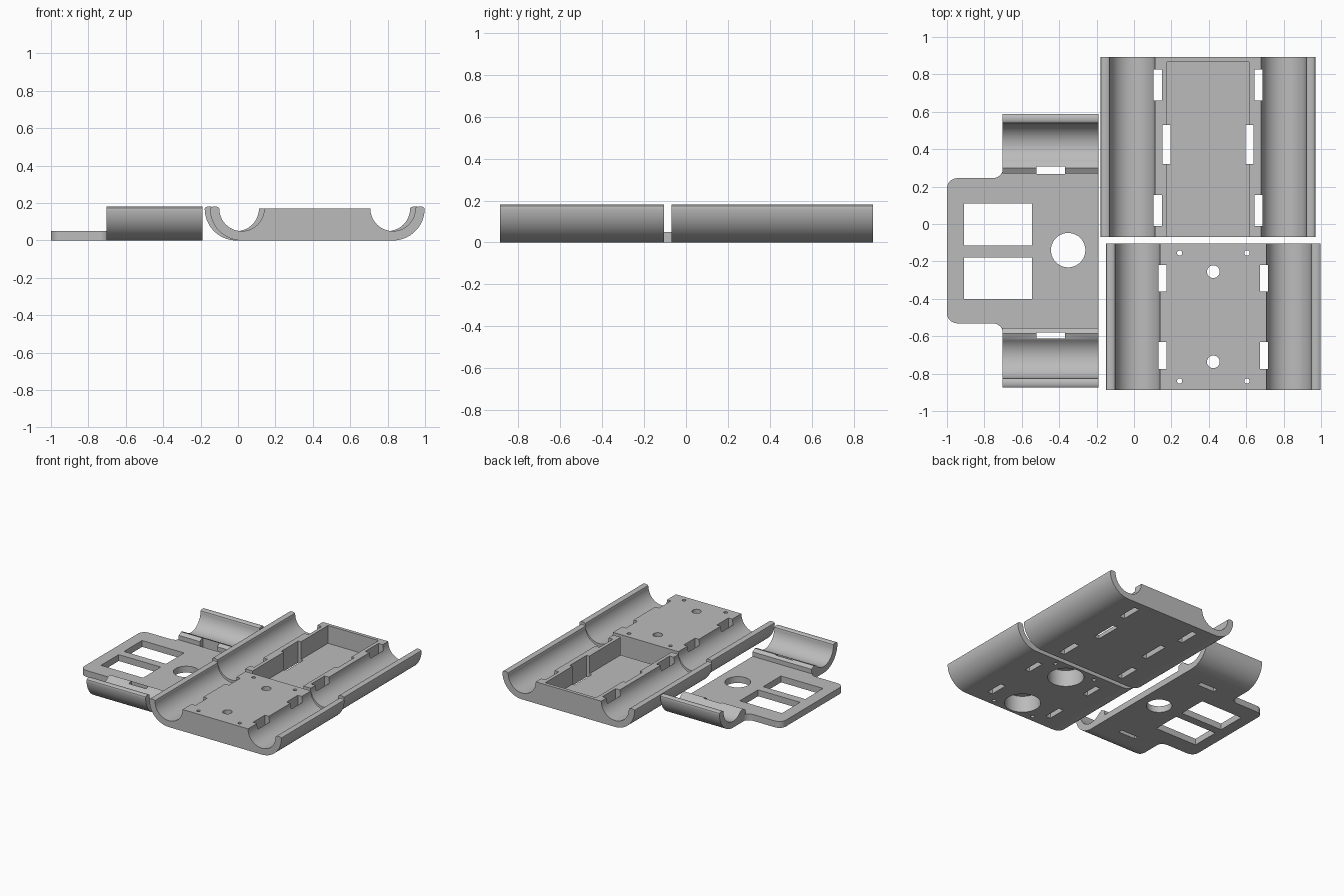
import bpy, bmesh, math
from mathutils import Vector

if "Cube" in bpy.data.objects:
    bpy.data.objects.remove(bpy.data.objects["Cube"])

grey = bpy.data.materials.new("plain grey")
grey.diffuse_color = (0.5, 0.5, 0.5, 1)
grey.use_nodes = True
grey.node_tree.nodes["Principled BSDF"].inputs["Base Color"].default_value = grey.diffuse_color

R_OUT, R_IN, ZC, TOP = 0.17, 0.12, 0.17, 0.17


def prism(name, pts, start, end, place):
    """Extrude a 2D outline; place(a, b, t) gives the 3D point."""
    bm = bmesh.new()
    lo = [bm.verts.new(place(a, b, start)) for a, b in pts]
    hi = [bm.verts.new(place(a, b, end)) for a, b in pts]
    n = len(pts)
    bm.faces.new(lo)
    bm.faces.new(hi[::-1])
    for i in range(n):
        j = (i + 1) % n
        bm.faces.new((lo[j], lo[i], hi[i], hi[j]))
    bmesh.ops.recalc_face_normals(bm, faces=bm.faces)
    me = bpy.data.meshes.new(name)
    bm.to_mesh(me)
    bm.free()
    me.materials.append(grey)
    ob = bpy.data.objects.new(name, me)
    bpy.context.collection.objects.link(ob)
    return ob


def along_y(a, b, t): return (a, t, b)
def along_x(a, b, t): return (t, a, b)
def along_z(a, b, t): return (a, b, t)


def arc(cx, cy, rx, ry, a0, a1, n=24):
    out = []
    for i in range(n + 1):
        a = math.radians(a0 + (a1 - a0) * i / n)
        out.append((cx + rx * math.cos(a), cy + ry * math.sin(a)))
    return out


def combine(ob, other, op):
    mod = ob.modifiers.new("bool", 'BOOLEAN')
    mod.operation, mod.solver, mod.object = op, 'EXACT', other
    bpy.context.view_layer.objects.active = ob
    bpy.ops.object.modifier_apply(modifier=mod.name)
    bpy.data.objects.remove(other)


def cut_box(ob, x0, x1, y0, y1, z0=-0.1, z1=0.4):
    x0, x1 = min(x0, x1), max(x0, x1)
    pts = [(x0, y0), (x1, y0), (x1, y1), (x0, y1)]
    combine(ob, prism("cutter", pts, z0, z1, along_z), 'DIFFERENCE')


def cut_hole(ob, x, y, r, z0=-0.1, z1=0.4):
    pts = arc(x, y, r, r, 0, 360, 40)[:-1]
    combine(ob, prism("cutter", pts, z0, z1, along_z), 'DIFFERENCE')


def finish(ob):
    bpy.ops.object.select_all(action='DESELECT')
    ob.select_set(True)
    bpy.context.view_layer.objects.active = ob
    bpy.ops.object.shade_smooth_by_angle(angle=math.radians(30))


def lip(cx, side):
    """Rounded rim on top of the outer wall, outside to inside."""
    mid = cx + side * (R_OUT + R_IN) / 2
    a = (0, 180) if side > 0 else (180, 0)
    return arc(mid, ZC, 0.025, 0.012, a[0], a[1], 8)


def cradle(name, mid, y0, y1):
    """Solid body with a half-round trough along each long side."""
    l, r = mid - 0.404, mid + 0.404
    pts = arc(l, ZC, R_OUT, R_OUT, 270, 180)
    pts += lip(l, -1)[1:]
    pts += arc(l, ZC, R_IN, R_IN, 180, 360)[1:]
    pts += arc(r, ZC, R_IN, R_IN, 180, 360)
    pts += lip(r, 1)[::-1][1:]
    pts += arc(r, ZC, R_OUT, R_OUT, 360, 270)[1:]
    return prism(name, pts, y0, y1, along_y)


# Rear cradle with an open-ended tray
MA = 0.396
rear = cradle("tray_cradle", MA, -0.07, 0.892)
cut_box(rear, MA - 0.22, MA + 0.22, -0.2, 0.865, 0.03)
for s in (-1, 1):
    for y0, y1 in ((-0.01, 0.155), (0.66, 0.825)):
        cut_box(rear, MA + s * 0.247, MA + s * 0.292, y0, y1)
    cut_box(rear, MA + s * 0.20, MA + s * 0.244, 0.32, 0.53)
finish(rear)

# Front cradle with a drilled solid deck
MB = 0.424
front = cradle("deck_cradle", MB, -0.887, -0.105)
for s in (-1, 1):
    for y0, y1 in ((-0.36, -0.22), (-0.775, -0.63)):
        cut_box(front, MB + s * 0.25, MB + s * 0.292, y0, y1)
    for y in (-0.155, -0.84):
        cut_hole(front, MB + s * 0.18, y, 0.014)
for y in (-0.255, -0.737):
    cut_hole(front, MB, y, 0.13, -0.1, 0.13)
    cut_hole(front, MB, y, 0.034)
finish(front)

# Side plate with rounded corners and flared shoulders
YM = -0.143
half = [(-0.19, 0.44), (-0.70, 0.44)]
half += arc(-0.755, 0.443, 0.055, 0.055, 0, -90, 8)
half += arc(-0.945, 0.333, 0.055, 0.055, 90, 180, 8)
outline = [(x, YM + d) for x, d in half] + [(x, YM - d) for x, d in half[::-1]]
plate = prism("side_plate", outline, 0, 0.05, along_z)

# Half-round clip at each end of the plate
for s in (-1, 1):
    c = 0.562
    a = math.degrees(math.acos(-0.75))
    prof = [(c - 0.15, 0), (c - 0.15, 0.085), (c - 0.12, 0.102)]
    prof += arc(c, ZC, R_IN, R_IN, 360 - a, 360)
    prof += lip(c, 1)[::-1][1:]
    prof += arc(c, ZC, R_OUT, R_OUT, 360, 270)[1:]
    clip = prism("clip", [(YM + s * d, z) for d, z in prof], -0.703, -0.19, along_x)
    combine(plate, clip, 'UNION')

# Windows, round hole and strap slots
cut_box(plate, -0.91, -0.545, -0.115, 0.11)
cut_box(plate, -0.91, -0.545, -0.40, -0.18)
cut_hole(plate, -0.352, -0.14, 0.092)
cut_box(plate, -0.52, -0.37, 0.268, 0.308)
cut_box(plate, -0.52, -0.37, -0.612, -0.58)
finish(plate)
